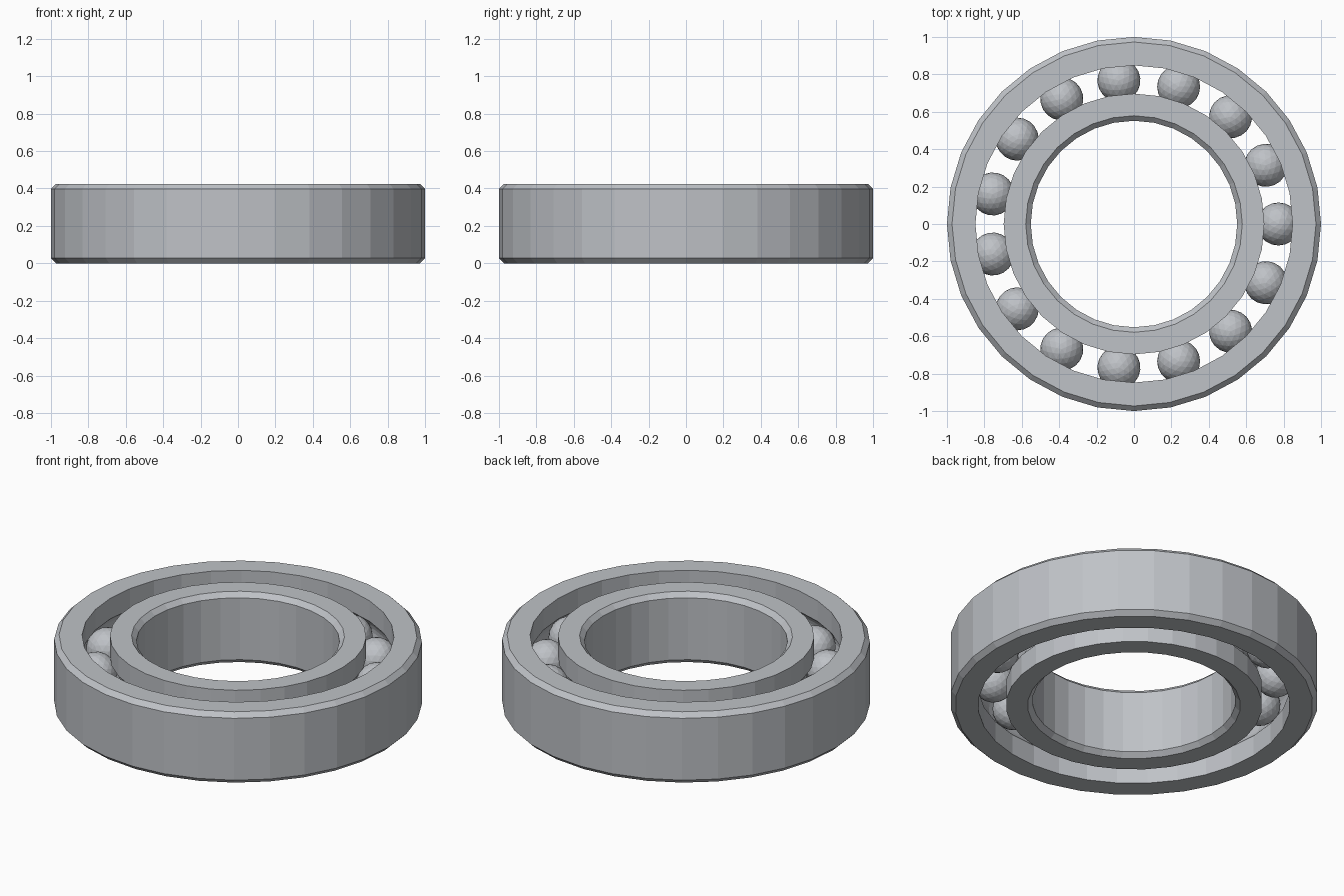
import bpy, bmesh, math
from mathutils import Matrix, Vector

cube = bpy.data.objects.get("Cube")
if cube:
    bpy.data.objects.remove(cube, do_unlink=True)

HEIGHT = 0.425
MID = HEIGHT / 2
CHAMFER = 0.027
SIDES = 32
BALLS = 15
PITCH = 0.772       # radius of the circle of ball centres
BALL = 0.115
GROOVE = 0.117      # raceway arc radius

steel = bpy.data.materials.new("steel grey")
steel.use_nodes = True
colour = (0.52, 0.54, 0.57, 1)
steel.diffuse_color = colour
steel.node_tree.nodes["Principled BSDF"].inputs["Base Color"].default_value = colour


def finish(name, bm):
    bmesh.ops.recalc_face_normals(bm, faces=bm.faces)
    mesh = bpy.data.meshes.new(name)
    bm.to_mesh(mesh)
    bm.free()
    mesh.materials.append(steel)
    obj = bpy.data.objects.new(name, mesh)
    bpy.context.collection.objects.link(obj)
    return obj


def ring(name, plain, grooved):
    """Race with a chamfered plain wall and a grooved wall facing the balls."""
    side = 1 if grooved > PITCH else -1
    inset = plain - side * CHAMFER
    profile = [(inset, 0), (plain, CHAMFER), (plain, HEIGHT - CHAMFER),
               (inset, HEIGHT), (grooved, HEIGHT)]
    # Raceway arc, from its upper edge to its lower edge
    limit = math.acos(abs(grooved - PITCH) / GROOVE)
    for i in range(9):
        a = limit * (1 - i / 4)
        profile.append((PITCH + side * GROOVE * math.cos(a), MID + GROOVE * math.sin(a)))
    profile.append((grooved, 0))

    bm = bmesh.new()
    loops = []
    for s in range(SIDES):
        turn = Matrix.Rotation(math.tau * s / SIDES, 3, 'Z')
        loops.append([bm.verts.new(turn @ Vector((r, 0, z))) for r, z in profile])
    n = len(profile)
    for s in range(SIDES):
        a, b = loops[s], loops[(s + 1) % SIDES]
        for i in range(n):
            j = (i + 1) % n
            bm.faces.new((a[i], b[i], b[j], a[j]))
    return finish(name, bm)


# Races
ring("outer_race", 1.0, 0.848)
ring("inner_race", 0.552, 0.697)

# Balls
for i in range(BALLS):
    a = math.tau * i / BALLS
    bm = bmesh.new()
    place = Matrix.Rotation(a, 4, 'Z') @ Matrix.Translation((PITCH, 0, MID))
    bmesh.ops.create_icosphere(bm, subdivisions=3, radius=BALL, matrix=place)
    finish(f"ball_{i + 1}", bm)
